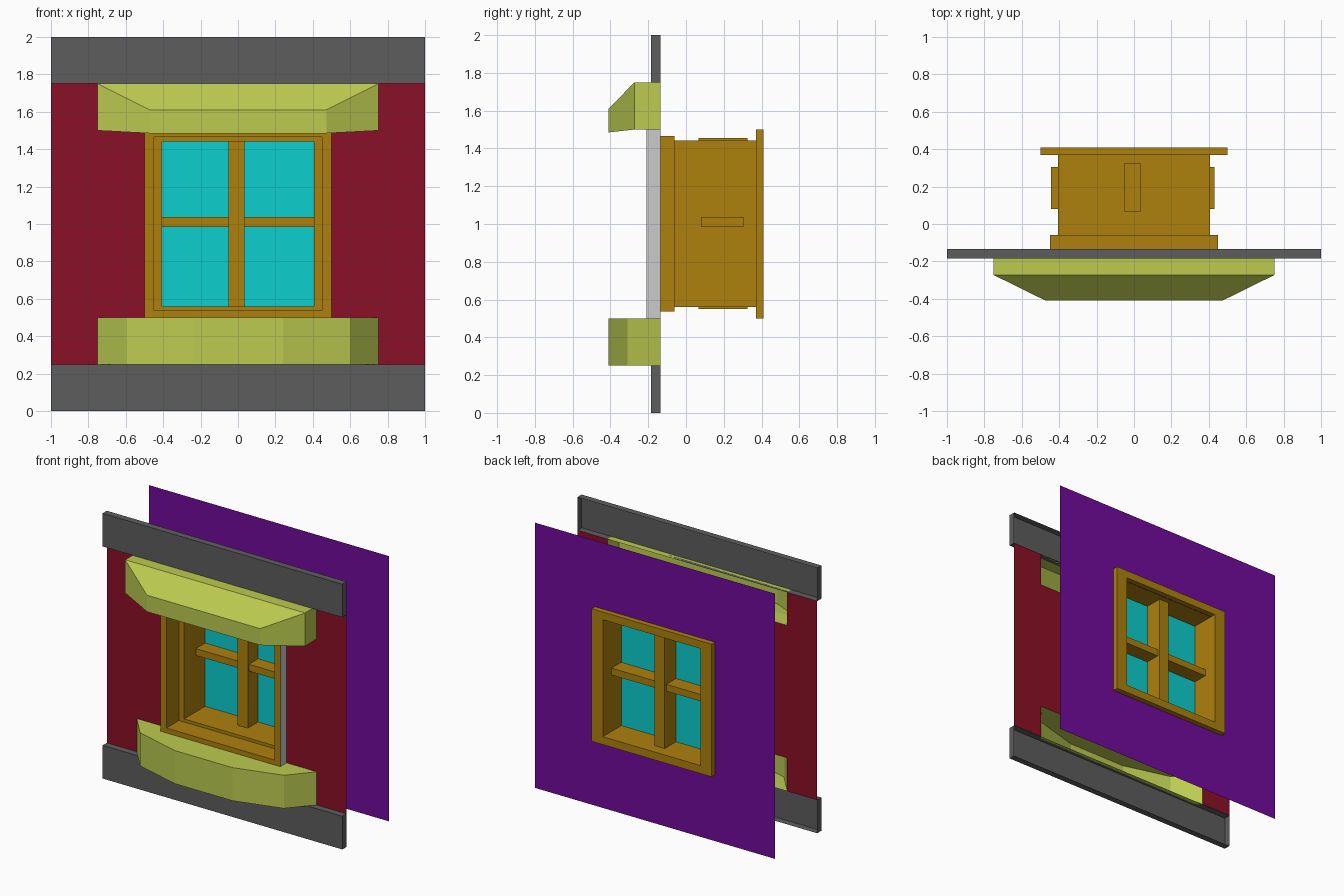
import bpy, bmesh

if "Cube" in bpy.data.objects:
    bpy.data.objects.remove(bpy.data.objects["Cube"])


def material(name, rgb):
    m = bpy.data.materials.new(name)
    m.diffuse_color = (*rgb, 1)
    m.use_nodes = True
    m.node_tree.nodes["Principled BSDF"].inputs["Base Color"].default_value = m.diffuse_color
    return m


RED = material("red_wall", (0.26, 0.005, 0.02))
PURPLE = material("purple_wall", (0.17, 0.003, 0.34))
GOLD = material("gold_wood", (0.42, 0.22, 0.004))
LIME = material("lime_trim", (0.5, 0.6, 0.08))
TEAL = material("teal_glass", (0.004, 0.62, 0.62))
DARK = material("dark_grey", (0.11, 0.11, 0.11))


def finish(name, bm, mat):
    me = bpy.data.meshes.new(name)
    bm.to_mesh(me)
    bm.free()
    ob = bpy.data.objects.new(name, me)
    bpy.context.collection.objects.link(ob)
    if mat:
        me.materials.append(mat)
    return ob


def rect(hx, z0, z1, y):
    return [(-hx, y, z0), (hx, y, z0), (hx, y, z1), (-hx, y, z1)]


def loft(name, loops, mat, closed=True, cap_start=False, cap_end=False):
    """Skin a run of matching point loops."""
    bm = bmesh.new()
    rows = [[bm.verts.new(p) for p in loop] for loop in loops]
    n = len(rows[0])
    for a, b in zip(rows, rows[1:]):
        for i in range(n if closed else n - 1):
            j = (i + 1) % n
            bm.faces.new((a[i], a[j], b[j], b[i]))
    if cap_start:
        bm.faces.new(rows[0][::-1])
    if cap_end:
        bm.faces.new(rows[-1])
    return finish(name, bm, mat)


def box(name, x, y, z, mat):
    bm = bmesh.new()
    bmesh.ops.create_cube(bm, size=1)
    for v in bm.verts:
        v.co = [r[0] if c < 0 else r[1] for c, r in zip(v.co, (x, y, z))]
    return finish(name, bm, mat)


WALL, BACK = -0.135, 0.37

# Outer wall: one side panel, mirrored around the window and trim openings
bm = bmesh.new()
outline = [(-1, .25), (-.75, .25), (-.75, .5), (-.5, .5),
           (-.5, 1.5), (-.75, 1.5), (-.75, 1.75), (-1, 1.75)]
bm.faces.new([bm.verts.new((x, WALL, z)) for x, z in outline])
wall = finish("outer_wall", bm, RED)
wall.modifiers.new("mirror", 'MIRROR').use_clip = False

# Grey bands, open at the back
for name, z0, z1 in (("lower_band", 0, .25), ("upper_band", 1.75, 2)):
    loft(name, [rect(1, z0, z1, WALL), rect(1, z0, z1, -.185)], DARK, cap_end=True)

# Sloped hood above the window, open at the back
loft("window_hood", [rect(.75, 1.5, 1.75, WALL), rect(.75, 1.5, 1.75, -.273),
                     rect(.472, 1.485, 1.61, -.41)], LIME, cap_end=True)

# Faceted bay sill below the window, open at the back
half = [(.24, -.41), (.6, -.31), (.75, WALL)]
arc = [(-x, y) for x, y in reversed(half)] + half
loft("window_sill", [[(x, y, z) for x, y in arc] for z in (.25, .5)], LIME,
     closed=False, cap_start=True, cap_end=True)

# Inner wall with the window hole
loft("inner_wall", [rect(.41, .56, 1.44, BACK), rect(1, 0, 2, BACK)], PURPLE)

# Grey outer edge of the window surround
loft("surround_edge", [rect(.5, .5, 1.5, WALL), rect(.5, .5, 1.5, -.21)], None)

# Stepped window casing running from the outer face through to the inner rim
loft("window_casing", [rect(.5, .5, 1.5, -.21), rect(.45, .537, 1.465, -.21),
                       rect(.45, .537, 1.465, -.06), rect(.407, .56, 1.442, -.06),
                       rect(.407, .56, 1.442, .41), rect(.5, .5, 1.5, .41),
                       rect(.5, .5, 1.5, BACK)], GOLD)

# Crossed window bars and the glass pane
box("upright_bar", (-.05, .035), (.067, .325), (.55, 1.455), GOLD)
box("cross_bar", (-.445, .43), (.08, .305), (.985, 1.037), GOLD)
bm = bmesh.new()
bm.faces.new([bm.verts.new(p) for p in rect(.407, .56, 1.442, .19)])
finish("glass_pane", bm, TEAL)
